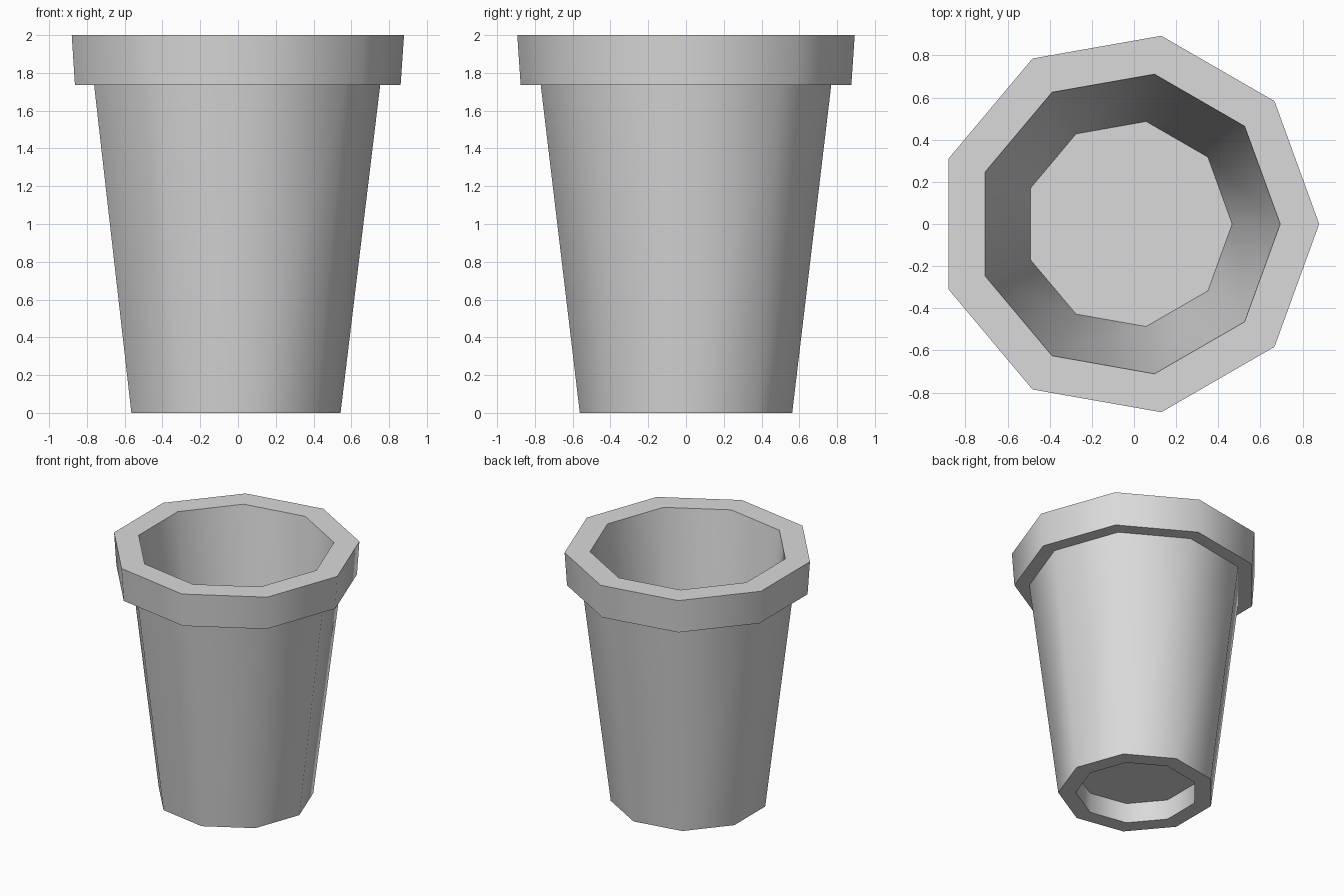
import bpy
import bmesh
from math import cos, sin, tau, radians

SIDES = 9
CENTRE_X = -0.028  # an odd-sided ring is off centre within its own bounds

cube = bpy.data.objects.get("Cube")
if cube:
    bpy.data.objects.remove(cube, do_unlink=True)

# Plain grey material
grey = bpy.data.materials.new("light grey")
grey.use_nodes = True
grey.diffuse_color = (0.7, 0.7, 0.7, 1)
bsdf = next(n for n in grey.node_tree.nodes if n.type == "BSDF_PRINCIPLED")
bsdf.inputs["Base Color"].default_value = grey.diffuse_color


def lathe(name, profile, material):
    """Turn an open (radius, z) profile into a capped faceted solid."""
    bm = bmesh.new()
    rings = [[bm.verts.new((CENTRE_X + r * cos(tau * i / SIDES), r * sin(tau * i / SIDES), z))
              for i in range(SIDES)] for r, z in profile]
    for lower, upper in zip(rings, rings[1:]):
        for i in range(SIDES):
            j = (i + 1) % SIDES
            bm.faces.new((lower[i], lower[j], upper[j], upper[i]))
    bm.faces.new(rings[0])
    bm.faces.new(rings[-1])
    bmesh.ops.recalc_face_normals(bm, faces=bm.faces)
    mesh = bpy.data.meshes.new(name)
    bm.to_mesh(mesh)
    bm.free()
    mesh.materials.append(material)
    obj = bpy.data.objects.new(name, mesh)
    bpy.context.collection.objects.link(obj)
    return obj


# Pot: recessed underside, tapered wall, overhanging rim, hollow inside
pot = lathe("plant_pot", [
    (0.443, 0.16), (0.443, 0),      # recess and foot
    (0.571, 0), (0.781, 1.737),     # outer wall
    (0.889, 1.737), (0.907, 2),     # rim
    (0.722, 2), (0.494, 0.25),      # inner wall down to the floor
], grey)

# Smooth around the wall, crisp at the rim and foot
bpy.ops.object.select_all(action="DESELECT")
pot.select_set(True)
bpy.context.view_layer.objects.active = pot
bpy.ops.object.shade_smooth_by_angle(angle=radians(55))
